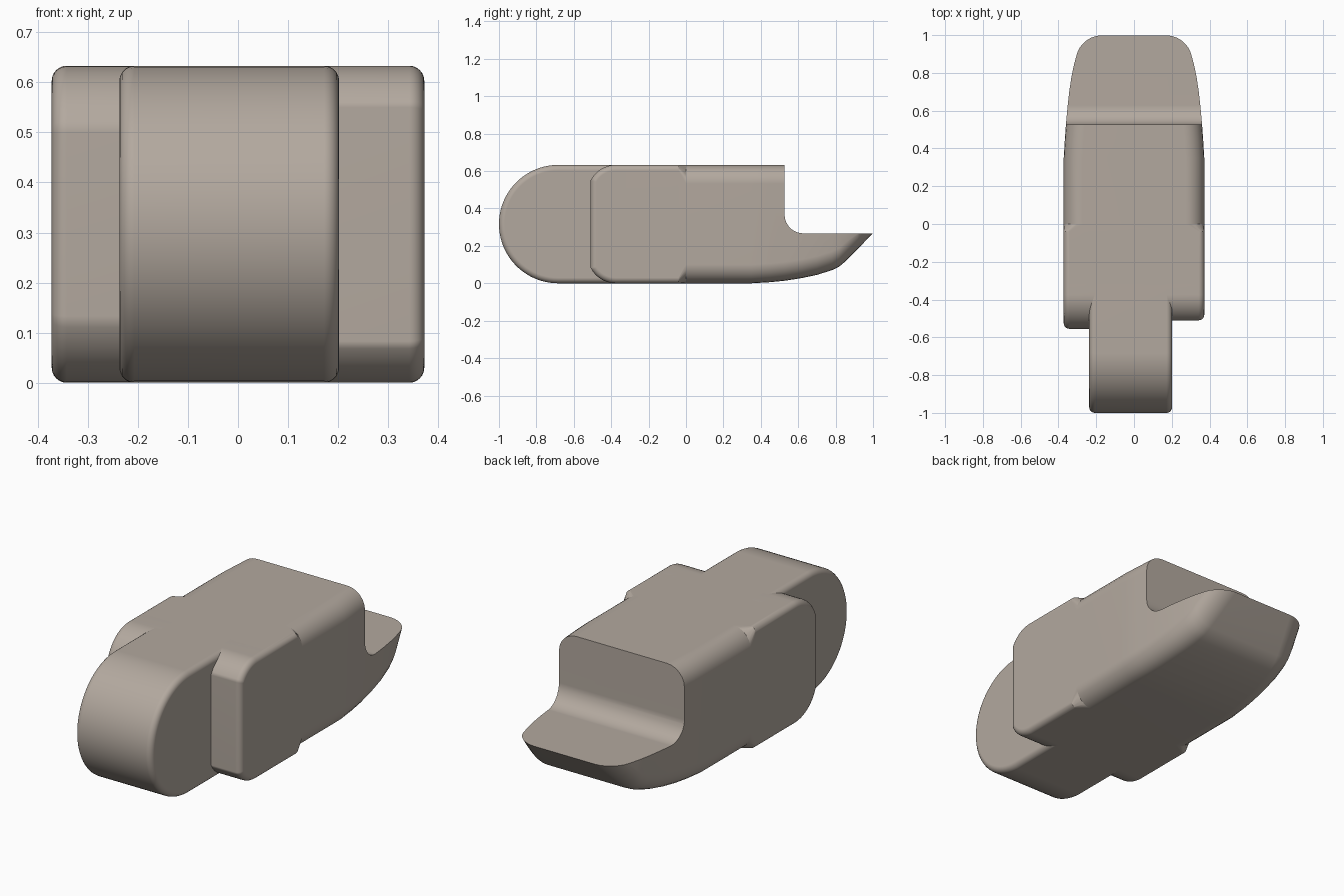
import bpy, bmesh
from math import sin, cos, pi, asin

if "Cube" in bpy.data.objects:
    bpy.data.objects.remove(bpy.data.objects["Cube"])

H = 0.633   # overall height
W = 0.372   # half width

# warm grey finish shared by all parts
grey = bpy.data.materials.new("warm_grey")
grey.diffuse_color = (0.45, 0.395, 0.345, 1)
grey.use_nodes = True
grey.node_tree.nodes["Principled BSDF"].inputs["Base Color"].default_value = grey.diffuse_color


def make_object(name, bm):
    bmesh.ops.recalc_face_normals(bm, faces=bm.faces)
    mesh = bpy.data.meshes.new(name)
    bm.to_mesh(mesh)
    bm.free()
    ob = bpy.data.objects.new(name, mesh)
    ob.data.materials.append(grey)
    bpy.context.collection.objects.link(ob)
    return ob


def activate(ob):
    bpy.ops.object.select_all(action='DESELECT')
    ob.select_set(True)
    bpy.context.view_layer.objects.active = ob


def finish(ob, angle=0.5):
    activate(ob)
    bpy.ops.object.shade_smooth_by_angle(angle=angle)
    wn = ob.modifiers.new("weighted", 'WEIGHTED_NORMAL')
    wn.keep_sharp = True


def arc(cy, cz, r, a0, a1, n):
    return [(cy + r * cos(a0 + (a1 - a0) * i / n), cz + r * sin(a0 + (a1 - a0) * i / n))
            for i in range(n + 1)]


def prism(name, profile, x0, x1, bevel=0):
    """Extrude a (y, z) side profile from x0 to x1, rounding its right-angled edges."""
    bm = bmesh.new()
    face = bm.faces.new([bm.verts.new((x0, y, z)) for y, z in profile])
    ext = bmesh.ops.extrude_face_region(bm, geom=[face], use_keep_orig=True)
    verts = [g for g in ext['geom'] if isinstance(g, bmesh.types.BMVert)]
    bmesh.ops.translate(bm, verts=verts, vec=(x1 - x0, 0, 0))
    ob = make_object(name, bm)
    if bevel:
        mod = ob.modifiers.new("round", 'BEVEL')
        mod.width, mod.segments = bevel, 5
        mod.limit_method, mod.angle_limit = 'ANGLE', 1.05
        activate(ob)
        bpy.ops.object.modifier_apply(modifier=mod.name)
    return ob


def section(y, low, half, r, n=6):
    """Rounded rectangle across the body at a given y."""
    pts = []
    for k, (sx, z) in enumerate([(1, H - r), (-1, H - r), (-1, low + r), (1, low + r)]):
        for x, zz in arc(sx * (half - r), z, r, k * pi / 2, (k + 1) * pi / 2, n):
            pts.append((x, y, zz))
    return pts


# main body: sections along y as (y, bottom z, half width, corner radius)
stations = [
    (-0.32, 0, W, 0.03), (-0.04, 0, W, 0.03), (0, 0, W, 0.1), (0.35, 0, W, 0.1),
    (0.45, 0.006, 0.366, 0.1), (0.53, 0.014, 0.36, 0.1), (0.62, 0.028, 0.352, 0.1),
    (0.70, 0.045, 0.343, 0.1), (0.78, 0.07, 0.331, 0.1), (0.82, 0.09, 0.323, 0.1),
    (0.85, 0.115, 0.316, 0.1), (0.92, 0.185, 0.297, 0.1), (1.03, 0.30, 0.266, 0.1)]
bm = bmesh.new()
rings = [[bm.verts.new(p) for p in section(*s)] for s in stations]
for a, b in zip(rings, rings[1:]):
    for i in range(len(a)):
        j = (i + 1) % len(a)
        bm.faces.new((a[i], a[j], b[j], b[i]))
bm.faces.new(rings[0])
bm.faces.new(rings[-1])
body = make_object("main_body", bm)

# step cut out of the back, leaving the low lip
step = [(0.527, 0.8)] + arc(0.627, 0.367, 0.1, pi, 1.5 * pi, 8) + [(1.3, 0.267), (1.3, 0.8)]
cutter = prism("step_cutter", step, -0.6, 0.6)
cutter.hide_render = True
cut = body.modifiers.new("step", 'BOOLEAN')
cut.operation, cut.solver, cut.object = 'DIFFERENCE', 'EXACT', cutter
activate(body)
bpy.ops.object.modifier_apply(modifier=cut.name)
bpy.data.objects.remove(cutter)
finish(body, 0.4)

# front tongue with a full round nose
R = H / 2
nose = arc(R - 1, R, R, pi / 2, 1.5 * pi, 40) + [(-0.25, 0), (-0.25, H)]
finish(prism("front_tongue", nose, -0.237, 0.202, 0.03))


# shoulders either side of the tongue, the left one longer
def shoulder(name, front, drop, x0, x1):
    start = -0.375
    dy = start - front
    r = (dy * dy + drop * drop) / (2 * drop)
    sweep = asin(dy / r)
    top = arc(start, H - r, r, pi / 2, pi / 2 + sweep, 10)
    bottom = [(y, H - z) for y, z in reversed(top)]
    finish(prism(name, top + bottom + [(-0.25, 0), (-0.25, H)], x0, x1, 0.03), 0.6)


shoulder("right_shoulder", -0.51, 0.083, 0.12, W)
shoulder("left_shoulder", -0.555, 0.133, -W, -0.15)
